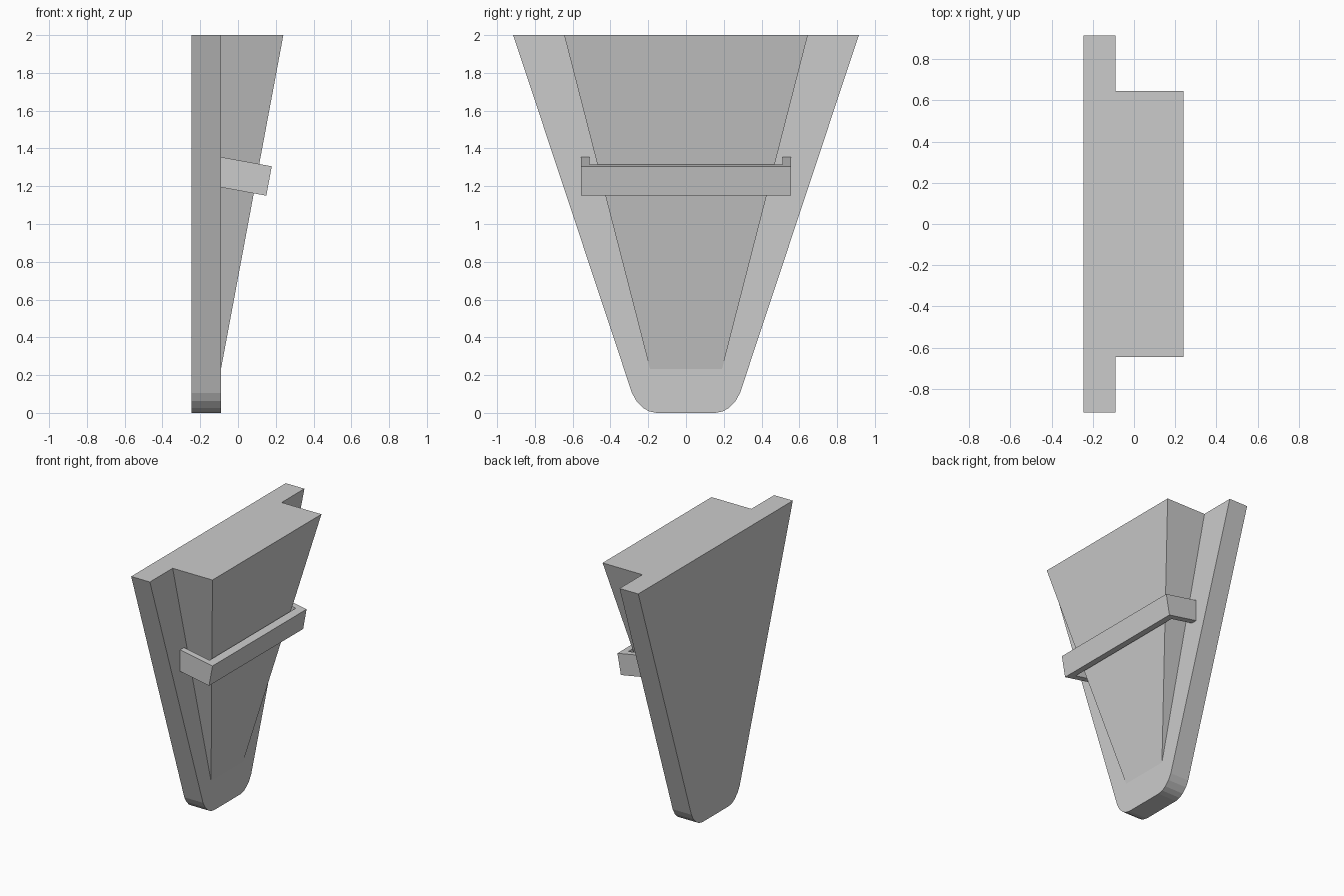
import bpy, bmesh, math
from mathutils import Matrix

if "Cube" in bpy.data.objects:
    bpy.data.objects.remove(bpy.data.objects["Cube"])


def prism(name, outline, depth, matrix=Matrix()):
    """Extrude a flat outline of 3D points by a vector into a solid."""
    bm = bmesh.new()
    face = bm.faces.new([bm.verts.new(p) for p in outline])
    new = bmesh.ops.extrude_face_region(bm, geom=[face], use_keep_orig=True)["geom"]
    moved = [g for g in new if isinstance(g, bmesh.types.BMVert)]
    bmesh.ops.translate(bm, verts=moved, vec=depth)
    bmesh.ops.recalc_face_normals(bm, faces=bm.faces)
    mesh = bpy.data.meshes.new(name)
    bm.to_mesh(mesh)
    bm.free()
    obj = bpy.data.objects.new(name, mesh)
    obj.matrix_world = matrix
    bpy.context.collection.objects.link(obj)
    return obj


def mirrored(half):
    """Complete a right-half (y, z) profile across y = 0."""
    return half + [(-y, z) for y, z in reversed(half)]


# Back plate: tapering slab with a rounded lower end
plate_half = [(0.915, 2.0), (0.286, 0.105), (0.262, 0.062),
              (0.228, 0.027), (0.195, 0.008), (0.155, 0.0)]
prism("back_plate", [(-0.245, y, z) for y, z in mirrored(plate_half)], (0.155, 0, 0))

# Wedge body: tapers in width and thins out towards the bottom
wedge = prism("wedge_body",
              [(-0.13, y, z) for y, z in mirrored([(0.645, 2.0), (0.18, 0.19)])],
              (0.37, 0, 0))
for v in wedge.data.vertices:
    if v.co.x > 0 and v.co.z < 1:
        v.co.x = -0.098

# Strap: U-shaped band tilted to follow the wedge front, ends set in the plate
outer, inner, thick, back = 0.557, 0.51, 0.058, -0.28
strap = [(back, outer, 0), (0, outer, 0), (0, -outer, 0), (back, -outer, 0),
         (back, -inner, 0), (-thick, -inner, 0), (-thick, inner, 0), (back, inner, 0)]
prism("strap", strap, (0, 0, 0.158),
      Matrix.Translation((0.15, 0, 1.15)) @ Matrix.Rotation(math.radians(10.4), 4, 'Y'))
